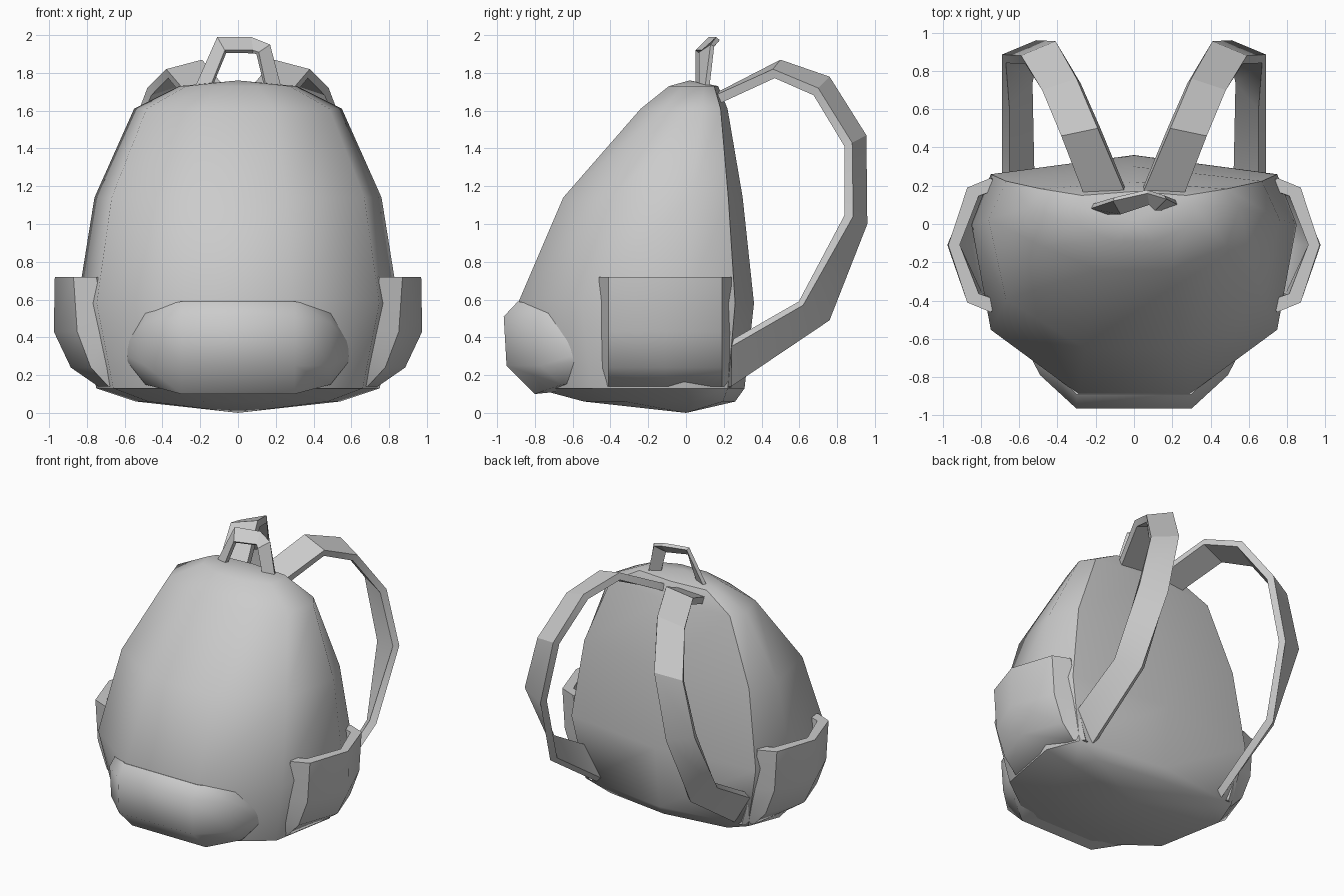
import bpy, bmesh, math

if "Cube" in bpy.data.objects:
    bpy.data.objects.remove(bpy.data.objects["Cube"])

def grid(name, rows, closed=False, caps=False, apexes=(), thick=0, mirror=False, smooth=None, subsurf=False):
    """Skin rows of points; optionally close rows, cap ends, thicken and mirror."""
    bm = bmesh.new()
    vs = [[bm.verts.new(p) for p in r] for r in rows]
    n = len(rows[0])
    for a, b in zip(vs, vs[1:]):
        for i in range(n if closed else n - 1):
            j = (i + 1) % n
            bm.faces.new((a[i], a[j], b[j], b[i]))
    if caps:
        bm.faces.new(vs[0])
        bm.faces.new(vs[-1])
    for row, p in zip((vs[0], vs[-1]), apexes):
        tip = bm.verts.new(p)
        for i in range(n):
            bm.faces.new((row[i], row[(i + 1) % n], tip))
    bmesh.ops.recalc_face_normals(bm, faces=bm.faces)
    me = bpy.data.meshes.new(name)
    bm.to_mesh(me)
    bm.free()
    ob = bpy.data.objects.new(name, me)
    bpy.context.collection.objects.link(ob)
    bpy.ops.object.select_all(action='DESELECT')
    bpy.context.view_layer.objects.active = ob
    ob.select_set(True)
    if thick:
        m = ob.modifiers.new("thickness", 'SOLIDIFY')
        m.thickness = abs(thick)
        # positive: grow towards the interior point side chosen by the row order
        m.offset = -1 if thick > 0 else 1
        m.use_even_offset = True
        bpy.ops.object.modifier_apply(modifier=m.name)
    if mirror:
        m = ob.modifiers.new("mirror", 'MIRROR')
        m.use_mirror_merge = False
        bpy.ops.object.modifier_apply(modifier=m.name)
    if smooth:
        bpy.ops.object.shade_smooth_by_angle(angle=math.radians(smooth))
    return ob

def facing(rows, target):
    """Flip row order if the first quad's normal does not point away from target."""
    from mathutils import Vector as V
    k, i = len(rows) // 2, len(rows[0]) // 2 - 1
    a, b, c = V(rows[k - 1][i]), V(rows[k - 1][i + 1]), V(rows[k][i])
    out = (b - a).cross(c - a).dot(a - V(target)) > 0
    return 1 if out else -1

# Main bag body: height, half width, front y, back y
levels = [(.06, .54, -.54, .26), (.13, .75, -.80, .31), (.58, .85, -.89, .36),
          (1.14, .76, -.65, .30), (1.61, .55, -.24, .22), (1.73, .31, -.09, .17)]
half = [(.34, 0), (.88, .27), (1, .71), (.88, .92)]
rows = []
for z, w, f, b in levels:
    right = [(w * x, f + (b - f) * t, z) for x, t in half]
    rows.append(right + [(0, b, z)] + [(-x, y, z) for x, y, z in reversed(right)])
grid("bag_body", rows, closed=True, apexes=((0, 0, 0), (0, .02, 1.76)), smooth=50)

# Front pocket: sections along x, narrowing to each end
mid = [(-.60, .54), (-.89, .59), (-.965, .51), (-.95, .25), (-.80, .10), (-.60, .12)]
side = [(-.55, .54), (-.70, .55), (-.79, .48), (-.77, .25), (-.66, .15), (-.55, .16)]
tip = [(-.50, .38), (-.59, .39), (-.61, .37), (-.61, .30), (-.59, .27), (-.50, .27)]
secs = [(-.585, tip), (-.49, side), (-.30, mid), (.30, mid), (.49, side), (.585, tip)]
grid("front_pocket", [[(x, y, z) for y, z in s] for x, s in secs],
     closed=True, caps=True, smooth=50)

# Open-topped side pockets: height, inner x, outer x
rows = []
for z, xi, xo in [(.72, .75, .97), (.43, .70, .975), (.24, .65, .885), (.14, .62, .74), (.135, .60, .61)]:
    rows.append([(xi + (xo - xi) * t, y, z) for y, t in
                 [(-.46, 0), (-.41, .55), (-.11, 1), (.19, .55), (.24, 0)]])

def oriented(name, rows, target, thick, **kw):
    """Solidify towards the target point whatever the winding."""
    return grid(name, rows if facing(rows, target) > 0 else [r[::-1] for r in rows], thick=thick, **kw)

def ribbon(name, pairs, centre, thick, **kw):
    """Flat strap between two edge paths, thickened towards the centre."""
    from mathutils import Vector as V
    bm_rows = []
    for k, (p, q) in enumerate(pairs):
        k0, k1 = max(k - 1, 0), min(k + 1, len(pairs) - 1)
        t = V(pairs[k1][0]) + V(pairs[k1][1]) - V(pairs[k0][0]) - V(pairs[k0][1])
        p, q = V(p), V(q)
        n = t.cross(q - p).normalized()
        if n.dot(V(centre) - (p + q) / 2) < 0:
            n = -n
        bm_rows.append([p, q, q + n * thick, p + n * thick])
    return grid(name, bm_rows, closed=True, caps=True, **kw)

# Pocket wall as outer and inner skins joined at the rim
wall = []
for r in rows:
    inner = [(max(x - .06, .56), y * .85 - .015, z + (.03 if z < .3 else 0)) for x, y, z in r]
    wall.append(r + inner[::-1])
grid("side_pockets", wall, closed=True, caps=False, mirror=True, smooth=45)
rim = wall[0]
n = len(rim)
grid("side_pocket_rims", [rim[:n // 2], rim[n // 2:][::-1]], mirror=True)

# Shoulder straps: inner edge and outer edge along the path
strap = [((.05, .17, 1.70), (.26, .15, 1.68)), ((.19, .50, 1.87), (.38, .46, 1.82)),
         ((.30, .76, 1.78), (.48, .70, 1.72)), ((.41, .955, 1.47), (.59, .88, 1.43)),
         ((.51, .96, 1.00), (.69, .885, 1.04)), ((.57, .76, .49), (.69, .62, .57)),
         ((.56, .24, .14), (.69, .22, .34))]
ribbon("shoulder_straps", strap, (.4, .4, 1.0), .05, mirror=True, smooth=30)

# Carry handle on top, slightly twisted
handle = [((-.23, .08, 1.72), (-.15, .05, 1.72)), ((-.11, .12, 1.99), (-.07, .05, 1.92)),
          ((.07, .16, 1.99), (.08, .10, 1.92)), ((.17, .13, 1.95), (.11, .07, 1.91)),
          ((.23, .10, 1.72), (.15, .07, 1.72))]
ribbon("carry_handle", handle, (0, .09, 1.75), .025)
